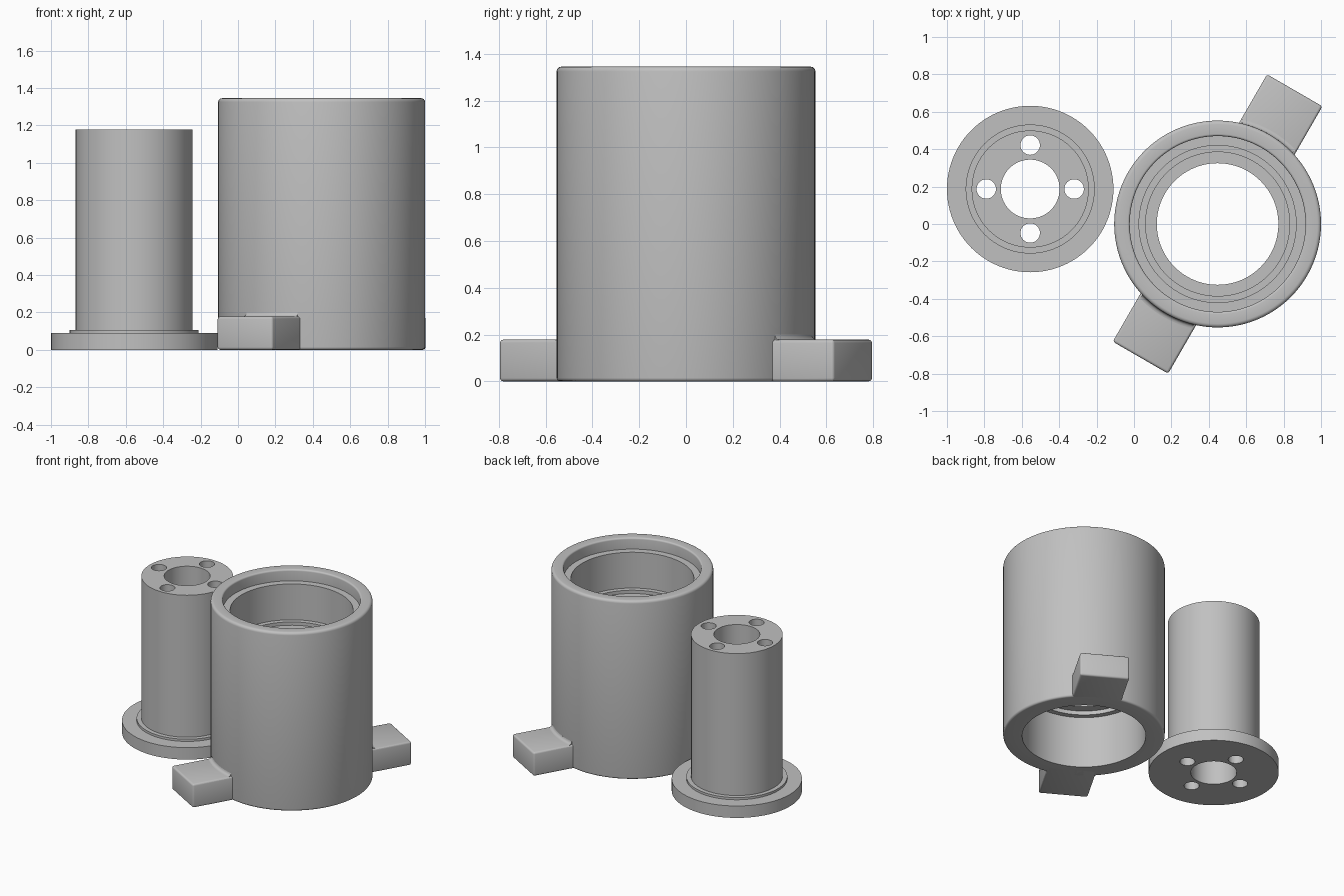
import bpy, bmesh, math
from mathutils import Matrix, Vector

if "Cube" in bpy.data.objects:
    bpy.data.objects.remove(bpy.data.objects["Cube"])

grey = bpy.data.materials.new("plain grey")
grey.diffuse_color = (0.53, 0.53, 0.53, 1)
grey.use_nodes = True
grey.node_tree.nodes["Principled BSDF"].inputs["Base Color"].default_value = grey.diffuse_color
SEG = 96
HOUSING = Vector((0.447, 0, 0))
SPOOL = Vector((-0.555, 0.187, 0))


def finish(name, bm, loc):
    bmesh.ops.recalc_face_normals(bm, faces=bm.faces[:])
    me = bpy.data.meshes.new(name)
    bm.to_mesh(me)
    bm.free()
    me.materials.append(grey)
    ob = bpy.data.objects.new(name, me)
    ob.location = loc
    bpy.context.collection.objects.link(ob)
    return ob


def activate(ob):
    bpy.ops.object.select_all(action='DESELECT')
    ob.select_set(True)
    bpy.context.view_layer.objects.active = ob


def smooth(ob):
    activate(ob)
    bpy.ops.object.shade_smooth_by_angle(angle=math.radians(30))


def rounded(points, steps=4):
    """Replace each (r, z, radius) right-angle corner by a small arc."""
    out = []
    for i, (r, z, rad) in enumerate(points):
        p = Vector((r, z))
        if not rad:
            out.append(p)
            continue
        a = (Vector(points[i - 1][:2]) - p).normalized() * rad
        b = (Vector(points[(i + 1) % len(points)][:2]) - p).normalized() * rad
        for k in range(steps + 1):
            t = math.pi / 2 * k / steps
            out.append(p + a * (1 - math.sin(t)) + b * (1 - math.cos(t)))
    return out


def revolve(name, profile, loc, start=0.0, sweep=2 * math.pi, seg=SEG):
    bm = bmesh.new()
    full = sweep > 6.28
    rings = []
    for i in range(seg if full else seg + 1):
        a = start + sweep * i / seg
        rings.append([bm.verts.new((p[0] * math.cos(a), p[0] * math.sin(a), p[1]))
                      for p in profile])
    n = len(profile)
    for i in range(seg):
        r0, r1 = rings[i], rings[(i + 1) % len(rings)]
        for j in range(n):
            k = (j + 1) % n
            bm.faces.new((r0[j], r1[j], r1[k], r0[k]))
    if not full:
        bm.faces.new(rings[0])
        bm.faces.new(rings[-1])
    return finish(name, bm, loc)


# Hollow housing: stepped bores at both ends around a narrower throat
housing = revolve("housing", rounded([
    (0.553, 0, 0.015), (0.553, 1.345, 0.02), (0.47, 1.345, 0.012),
    (0.47, 1.26, 0), (0.42, 1.26, 0), (0.42, 0.99, 0), (0.385, 0.99, 0),
    (0.385, 0.965, 0), (0.325, 0.965, 0), (0.325, 0.42, 0),
    (0.385, 0.42, 0), (0.385, 0.39, 0), (0.423, 0.39, 0), (0.423, 0, 0)]), HOUSING)
smooth(housing)

# Two opposite mounting lugs with rounded edges and a fillet into the wall
R_IN, R_OUT, WIDTH, HEIGHT = 0.47, 0.825, 0.342, 0.178
for side, deg in (("back", 60), ("front", 240)):
    ang = math.radians(deg)
    bm = bmesh.new()
    bmesh.ops.create_cube(bm, size=1)
    bmesh.ops.scale(bm, verts=bm.verts, vec=(R_OUT - R_IN, WIDTH, HEIGHT))
    bmesh.ops.translate(bm, verts=bm.verts, vec=((R_OUT + R_IN) / 2, 0, HEIGHT / 2))
    edges = [e for e in bm.edges if max(v.co.x for v in e.verts) > R_IN + 0.01]
    bmesh.ops.bevel(bm, geom=edges, offset=0.014, segments=3, profile=0.5,
                    affect='EDGES')
    bmesh.ops.rotate(bm, verts=bm.verts, cent=(0, 0, 0),
                     matrix=Matrix.Rotation(ang, 3, 'Z'))
    smooth(finish(side + "_lug", bm, HOUSING))

    f = 0.022
    arc = [(0.553 + f * (1 - math.cos(t)), HEIGHT + f * (1 - math.sin(t)))
           for t in [math.pi / 2 * k / 4 for k in range(5)]]
    half = math.asin((WIDTH / 2 - 0.012) / 0.56)
    smooth(revolve(side + "_lug_fillet", [(0.545, HEIGHT - 0.008), (0.545, HEIGHT + f)]
                   + arc + [(0.553 + f, HEIGHT - 0.008)],
                   HOUSING, ang - half, 2 * half, 12))

# Flanged spool with a central bore
spool = revolve("flanged_spool", [
    (0.157, 0), (0.445, 0), (0.445, 0.09), (0.345, 0.09), (0.345, 0.107),
    (0.313, 0.107), (0.313, 1.177), (0.157, 1.177)], SPOOL)

# Four bolt holes running through the spool
bm = bmesh.new()
for i in range(4):
    a = i * math.pi / 2
    bmesh.ops.create_cone(bm, cap_ends=True, segments=32, radius1=0.052,
                          radius2=0.052, depth=1.6,
                          matrix=Matrix.Translation((0.235 * math.cos(a),
                                                     0.235 * math.sin(a), 0.6)))
cutter = finish("bolt_hole_cutter", bm, SPOOL)
cutter.hide_render = True
mod = spool.modifiers.new("bolt_holes", 'BOOLEAN')
mod.operation = 'DIFFERENCE'
mod.solver = 'EXACT'
mod.object = cutter
activate(spool)
bpy.ops.object.modifier_apply(modifier=mod.name)
bpy.data.objects.remove(cutter)
smooth(spool)
